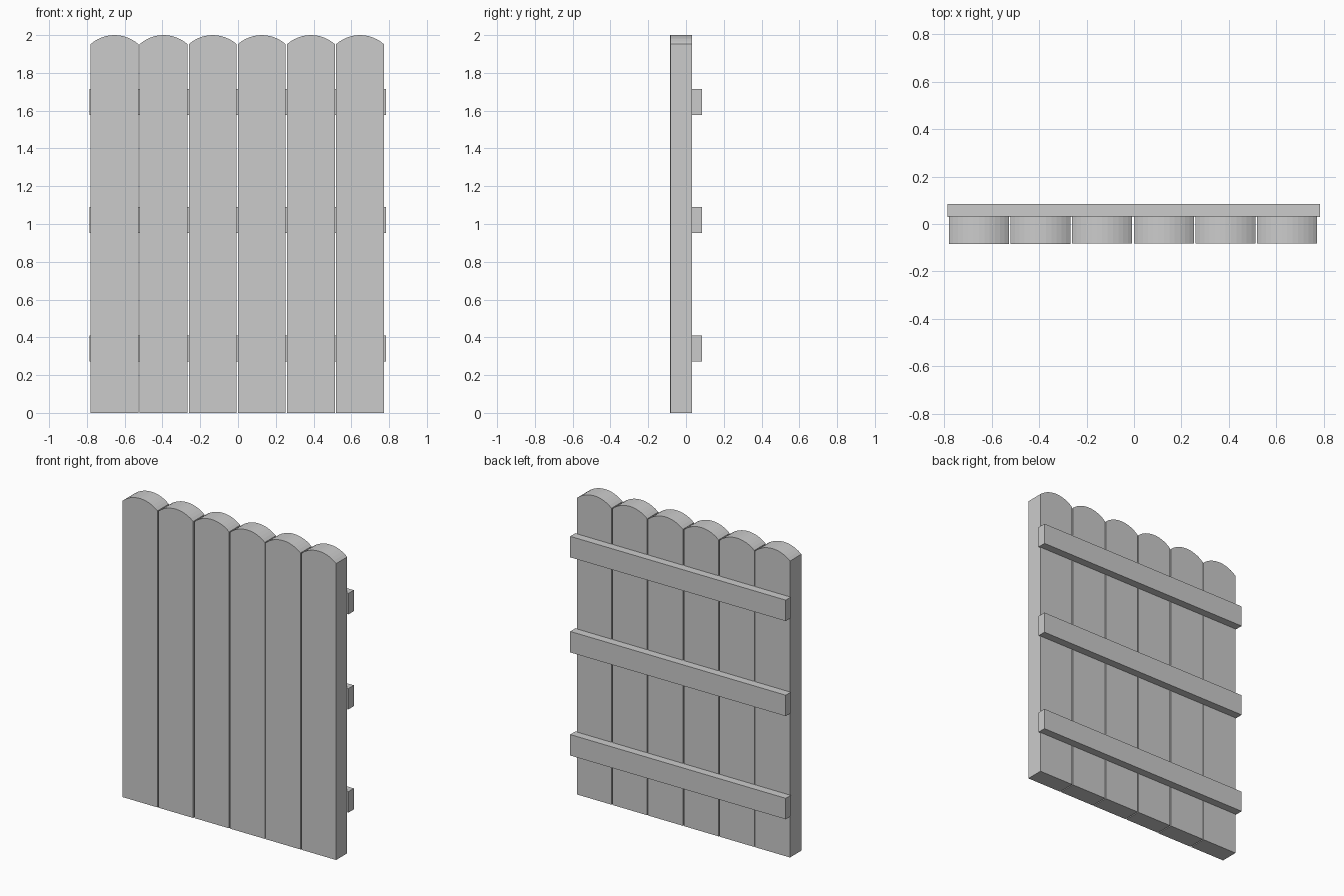
import bpy, bmesh, math

if "Cube" in bpy.data.objects:
    bpy.data.objects.remove(bpy.data.objects["Cube"])

def extrude_profile(name, pts, y0, y1):
    """Extrude an x-z outline from y0 to y1."""
    bm = bmesh.new()
    face = bm.faces.new([bm.verts.new((x, y0, z)) for x, z in pts])
    ext = bmesh.ops.extrude_face_region(bm, geom=[face])
    moved = [v for v in ext["geom"] if isinstance(v, bmesh.types.BMVert)]
    bmesh.ops.translate(bm, verts=moved, vec=(0, y1 - y0, 0))
    bmesh.ops.recalc_face_normals(bm, faces=bm.faces)
    mesh = bpy.data.meshes.new(name)
    bm.to_mesh(mesh)
    bm.free()
    obj = bpy.data.objects.new(name, mesh)
    bpy.context.collection.objects.link(obj)
    return obj

# Upright planks with arched tops
WIDTH, PITCH, SHOULDER, RISE, SEGS = 0.253, 0.26, 1.952, 0.048, 12
half = WIDTH / 2
radius = (half ** 2 + RISE ** 2) / (2 * RISE)
sweep = math.asin(half / radius)
fronts = [-0.085, -0.085, -0.082, -0.082, -0.082, -0.082]
for i, front in enumerate(fronts):
    cx = -0.654 + i * PITCH
    pts = [(cx - half, 0), (cx + half, 0)]
    for k in range(SEGS + 1):
        a = sweep * (1 - 2 * k / SEGS)
        pts.append((cx + radius * math.sin(a), 2 - radius + radius * math.cos(a)))
    extrude_profile(f"plank_{i + 1}", pts, front, 0.033)

# Horizontal rails across the back
for name, z in (("lower_rail", 0.342), ("middle_rail", 1.021), ("upper_rail", 1.647)):
    h = 0.069
    extrude_profile(name, [(-0.786, z - h), (0.784, z - h), (0.784, z + h), (-0.786, z + h)],
                    0.029, 0.085)
